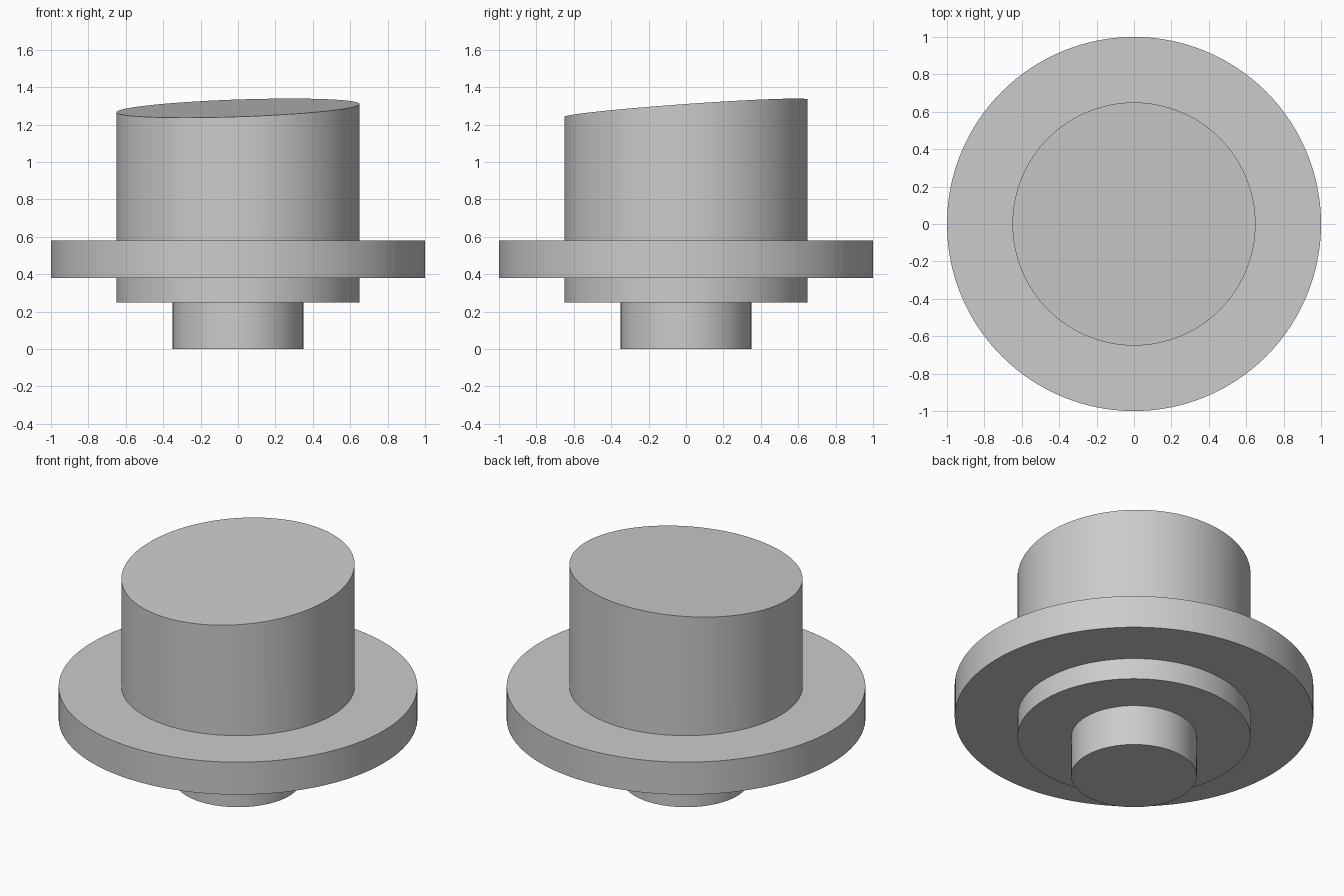
import bpy
import bmesh
from math import cos, sin, tau, radians

SIDES = 128
TOP = 1.288                    # height of the slanted top at the axis
SLOPE_X, SLOPE_Y = 0.034, 0.071

cube = bpy.data.objects.get("Cube")
if cube:
    bpy.data.objects.remove(cube, do_unlink=True)

grey = bpy.data.materials.new("plain_grey")
grey.use_nodes = True
colour = (0.6, 0.6, 0.6, 1)
grey.diffuse_color = colour
grey.node_tree.nodes["Principled BSDF"].inputs["Base Color"].default_value = colour


def add_ring(bm, radius, z):
    angles = [tau * i / SIDES for i in range(SIDES)]
    return [bm.verts.new((radius * cos(a), radius * sin(a), z)) for a in angles]


def turned_solid(name, profile):
    """Closed solid of revolution from (radius, height) pairs, bottom to top."""
    bm = bmesh.new()
    rings = [add_ring(bm, r, z) for r, z in profile]
    for low, high in zip(rings, rings[1:]):
        for i in range(SIDES):
            j = (i + 1) % SIDES
            bm.faces.new((low[i], low[j], high[j], high[i]))
    bm.faces.new(rings[0][::-1])
    bm.faces.new(rings[-1])
    # Slanted cut across the top
    for v in rings[-1]:
        v.co.z += SLOPE_X * v.co.x + SLOPE_Y * v.co.y
    mesh = bpy.data.meshes.new(name)
    bm.to_mesh(mesh)
    bm.free()
    mesh.materials.append(grey)
    obj = bpy.data.objects.new(name, mesh)
    bpy.context.collection.objects.link(obj)
    return obj


# Stem, lower collar, wide flange and slanted drum as one solid
plug = turned_solid("flanged_plug", [
    (0.35, 0), (0.35, 0.25),
    (0.65, 0.25), (0.65, 0.38),
    (1, 0.38), (1, 0.58),
    (0.65, 0.58), (0.65, TOP),
])

bpy.ops.object.select_all(action="DESELECT")
plug.select_set(True)
bpy.context.view_layer.objects.active = plug
bpy.ops.object.shade_smooth_by_angle(angle=radians(30))
